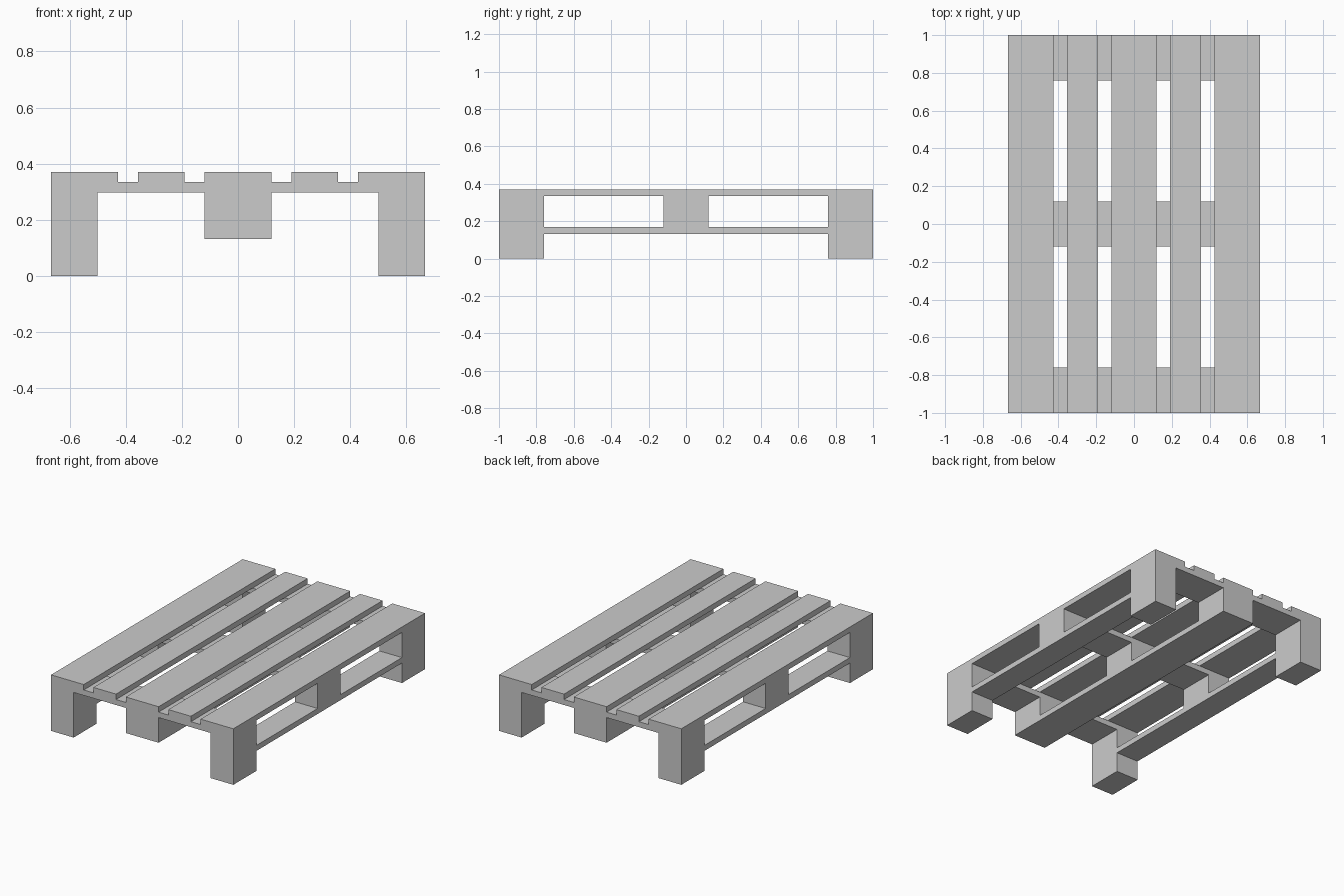
import bpy

if "Cube" in bpy.data.objects:
    bpy.data.objects.remove(bpy.data.objects["Cube"])

def box(name, x0, x1, y0, y1, z0, z1):
    v = [(x, y, z) for z in (z0, z1) for x, y in ((x0, y0), (x1, y0), (x1, y1), (x0, y1))]
    f = [(3, 2, 1, 0), (4, 5, 6, 7)] + [(i, (i + 1) % 4, (i + 1) % 4 + 4, i + 4) for i in range(4)]
    mesh = bpy.data.meshes.new(name)
    mesh.from_pydata(v, [], f)
    obj = bpy.data.objects.new(name, mesh)
    bpy.context.collection.objects.link(obj)
    return obj

HW, HL = 0.666, 1.0                        # half width and half length
Z = [0, 0.132, 0.168, 0.298, 0.334, 0.37]  # feet, runners, blocks, cross boards, deck
LEG_X = 0.501
columns = {"left": (-HW, -LEG_X), "centre": (-0.12, 0.12), "right": (LEG_X, HW)}
rows = {"front": (-HL, -0.76), "middle": (-0.12, 0.12), "back": (0.76, HL)}

# Deck boards running front to back
deck = [(-HW, -0.427), (-0.356, -0.191), (-0.12, 0.12), (0.191, 0.356), (0.427, HW)]
for i, (x0, x1) in enumerate(deck):
    box(f"deck_board_{i + 1}", x0, x1, -HL, HL, Z[4], Z[5])

# Cross boards under the deck
for row, (y0, y1) in rows.items():
    box(f"{row}_cross_board", -HW, HW, y0, y1, Z[3], Z[4])

for col, (x0, x1) in columns.items():
    # Bottom runner
    box(f"{col}_runner", x0, x1, -HL, HL, Z[1], Z[2])
    for row, (y0, y1) in rows.items():
        # Spacer block between runner and cross board
        box(f"{row}_{col}_block", x0, x1, y0, y1, Z[2], Z[3])
        # Corner feet
        if col != "centre" and row != "middle":
            box(f"{row}_{col}_foot", x0, x1, y0, y1, Z[0], Z[1])
